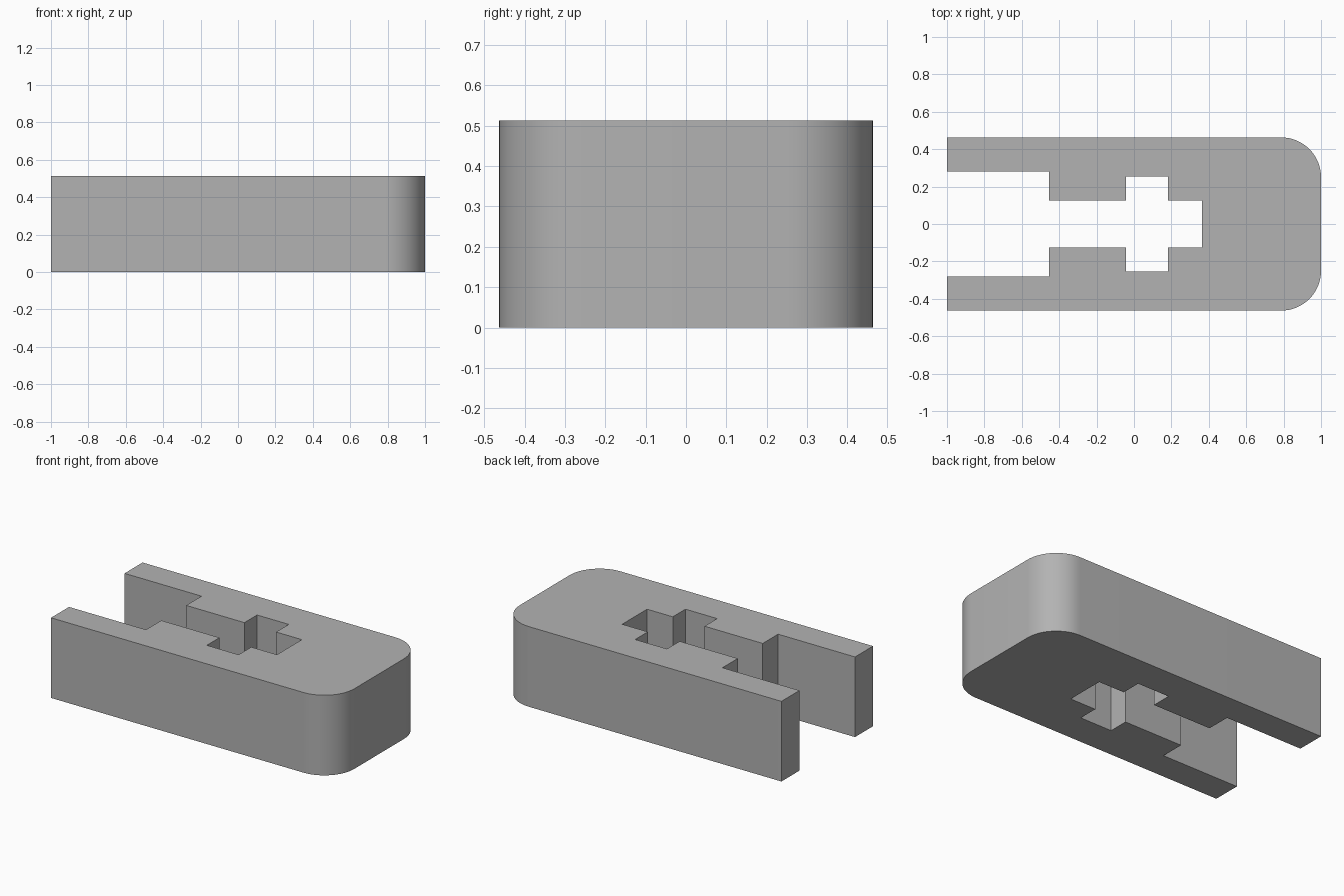
import bpy, bmesh, math

cube = bpy.data.objects.get("Cube")
if cube:
    bpy.data.objects.remove(cube, do_unlink=True)

HEIGHT, HALF_W, RADIUS = 0.513, 0.463, 0.213

grey = bpy.data.materials.new("plain grey")
grey.use_nodes = True
colour = (0.45, 0.45, 0.45, 1)
grey.diffuse_color = colour
grey.node_tree.nodes["Principled BSDF"].inputs["Base Color"].default_value = colour

# Half outline: stepped slot, from its closed end to the open end
slot = [(0.364, 0.126), (0.182, 0.126), (0.182, 0.254), (-0.043, 0.254),
        (-0.043, 0.126), (-0.455, 0.126), (-0.455, 0.281), (-1, 0.281)]

# Half outline: straight side and rounded closed end
STEPS = 16
side = [(-1, HALF_W)]
for i in range(STEPS + 1):
    a = math.pi / 2 * (1 - i / STEPS)
    side.append((1 - RADIUS + RADIUS * math.cos(a),
                 HALF_W - RADIUS + RADIUS * math.sin(a)))

# Mirror the half outline and extrude it into the block
half = slot + side
outline = half + [(x, -y) for x, y in reversed(half)]
bm = bmesh.new()
base = bm.faces.new([bm.verts.new((x, y, 0)) for x, y in outline])
top = bmesh.ops.extrude_face_region(bm, geom=[base], use_keep_orig=True)["geom"]
bmesh.ops.translate(bm, vec=(0, 0, HEIGHT),
                    verts=[v for v in top if isinstance(v, bmesh.types.BMVert)])
bmesh.ops.recalc_face_normals(bm, faces=bm.faces)
mesh = bpy.data.meshes.new("slotted_block")
bm.to_mesh(mesh)
bm.free()
mesh.materials.append(grey)

block = bpy.data.objects.new("slotted_block", mesh)
bpy.context.collection.objects.link(block)
bpy.ops.object.select_all(action="DESELECT")
block.select_set(True)
bpy.context.view_layer.objects.active = block
bpy.ops.object.shade_smooth_by_angle(angle=math.radians(30))
